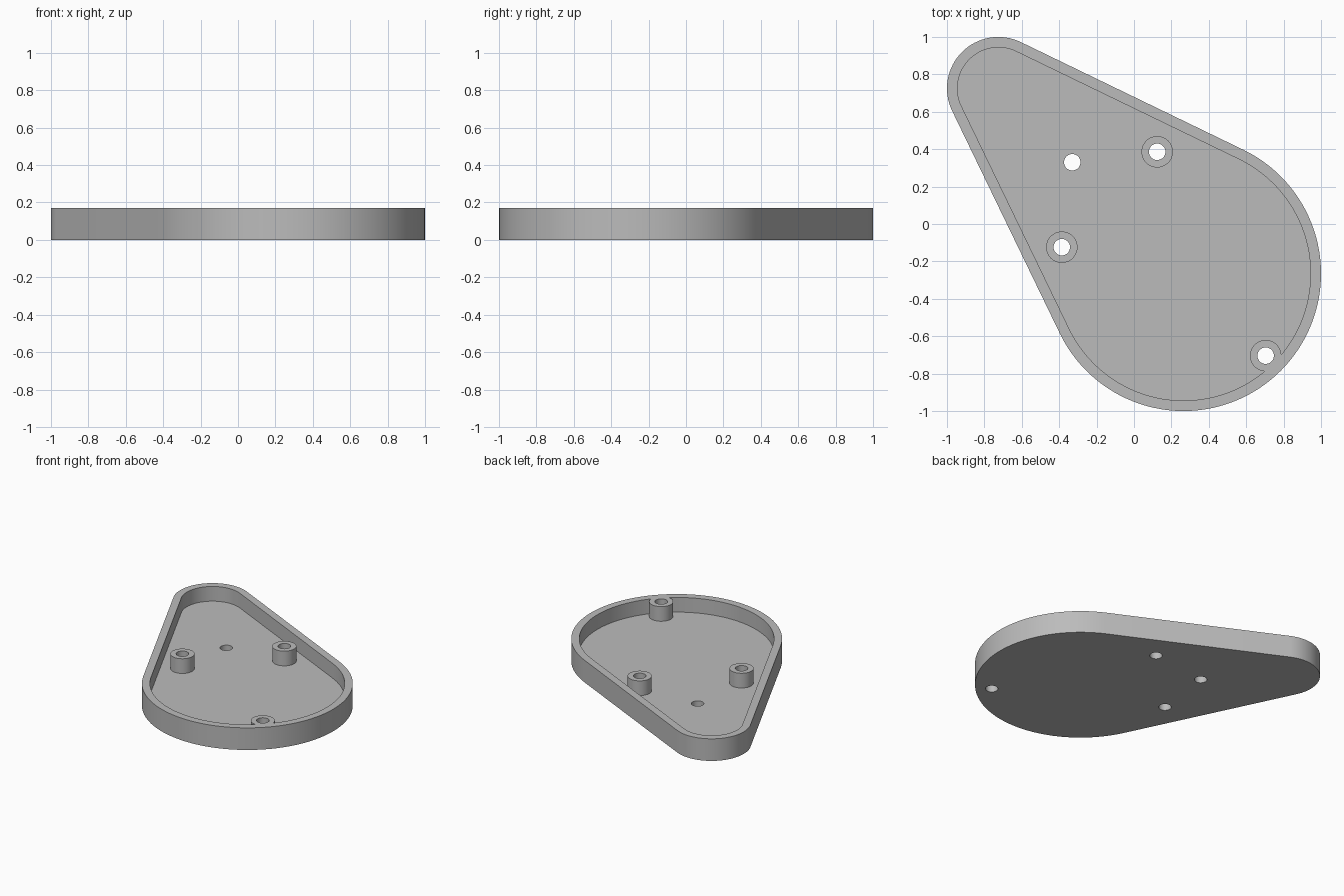
import bpy, bmesh
from math import radians, degrees, acos, cos, sin, pi

cube = bpy.data.objects.get("Cube")
if cube:
    bpy.data.objects.remove(cube, do_unlink=True)

HEIGHT, FLOOR, WALL = 0.17, 0.057, 0.056
BIG, SMALL = 0.735, 0.275          # end radii of the teardrop
CB, CS = 1 - BIG, 1 - SMALL        # end centres lie on the diagonal
BOSS_R, HOLE_R = 0.084, 0.044
BOSSES = [(0.124, 0.386), (-0.386, -0.124), (0.704, -0.704)]
HOLES = BOSSES + [(-0.33, 0.33)]

grey = bpy.data.materials.new("plain grey")
grey.use_nodes = True
color = (0.5, 0.5, 0.5, 1)
grey.diffuse_color = color
grey.node_tree.nodes["Principled BSDF"].inputs["Base Color"].default_value = color


def arc(cx, cy, r, a0, a1, n):
    return [(cx + r * cos(a0 + (a1 - a0) * i / n),
             cy + r * sin(a0 + (a1 - a0) * i / n)) for i in range(n + 1)]


def teardrop(inset):
    # Two arcs joined by their common tangents
    half = acos((BIG - SMALL) / ((CB + CS) * 2 ** 0.5))
    axis = radians(135)
    return (arc(-CS, CS, SMALL - inset, axis - half, axis + half, 32)
            + arc(CB, -CB, BIG - inset, axis + half, axis - half + 2 * pi, 72))


def circle(x, y, r):
    return arc(x, y, r, 0, 2 * pi, 40)[:-1]


def prism(name, outlines, z0, z1):
    bm = bmesh.new()
    for pts in outlines:
        low = [bm.verts.new((x, y, z0)) for x, y in pts]
        high = [bm.verts.new((x, y, z1)) for x, y in pts]
        bm.faces.new(low[::-1])
        bm.faces.new(high)
        for i in range(len(pts)):
            j = (i + 1) % len(pts)
            bm.faces.new((low[i], low[j], high[j], high[i]))
    mesh = bpy.data.meshes.new(name)
    bm.to_mesh(mesh)
    bm.free()
    mesh.materials.append(grey)
    obj = bpy.data.objects.new(name, mesh)
    bpy.context.collection.objects.link(obj)
    return obj


def subtract(obj, cutter):
    bpy.context.view_layer.objects.active = obj
    mod = obj.modifiers.new("cut", "BOOLEAN")
    mod.operation, mod.solver, mod.object = "DIFFERENCE", "EXACT", cutter
    bpy.ops.object.modifier_apply(modifier=mod.name)
    bpy.data.objects.remove(cutter, do_unlink=True)


# Tray body, hollowed around the standing bosses
tray = prism("tray", [teardrop(0)], 0, HEIGHT)
cavity = prism("cavity_cutter", [teardrop(WALL)], FLOOR, HEIGHT + 0.1)
subtract(cavity, prism("boss_keep", [circle(x, y, BOSS_R) for x, y in BOSSES],
                       -0.1, HEIGHT + 0.2))
subtract(tray, cavity)

# Screw holes through the bosses and the floor
subtract(tray, prism("hole_cutter", [circle(x, y, HOLE_R) for x, y in HOLES],
                     -0.1, HEIGHT + 0.1))

# Smooth round walls with crisp edges
bpy.ops.object.select_all(action="DESELECT")
tray.select_set(True)
bpy.context.view_layer.objects.active = tray
bpy.ops.object.shade_smooth_by_angle(angle=radians(30))
